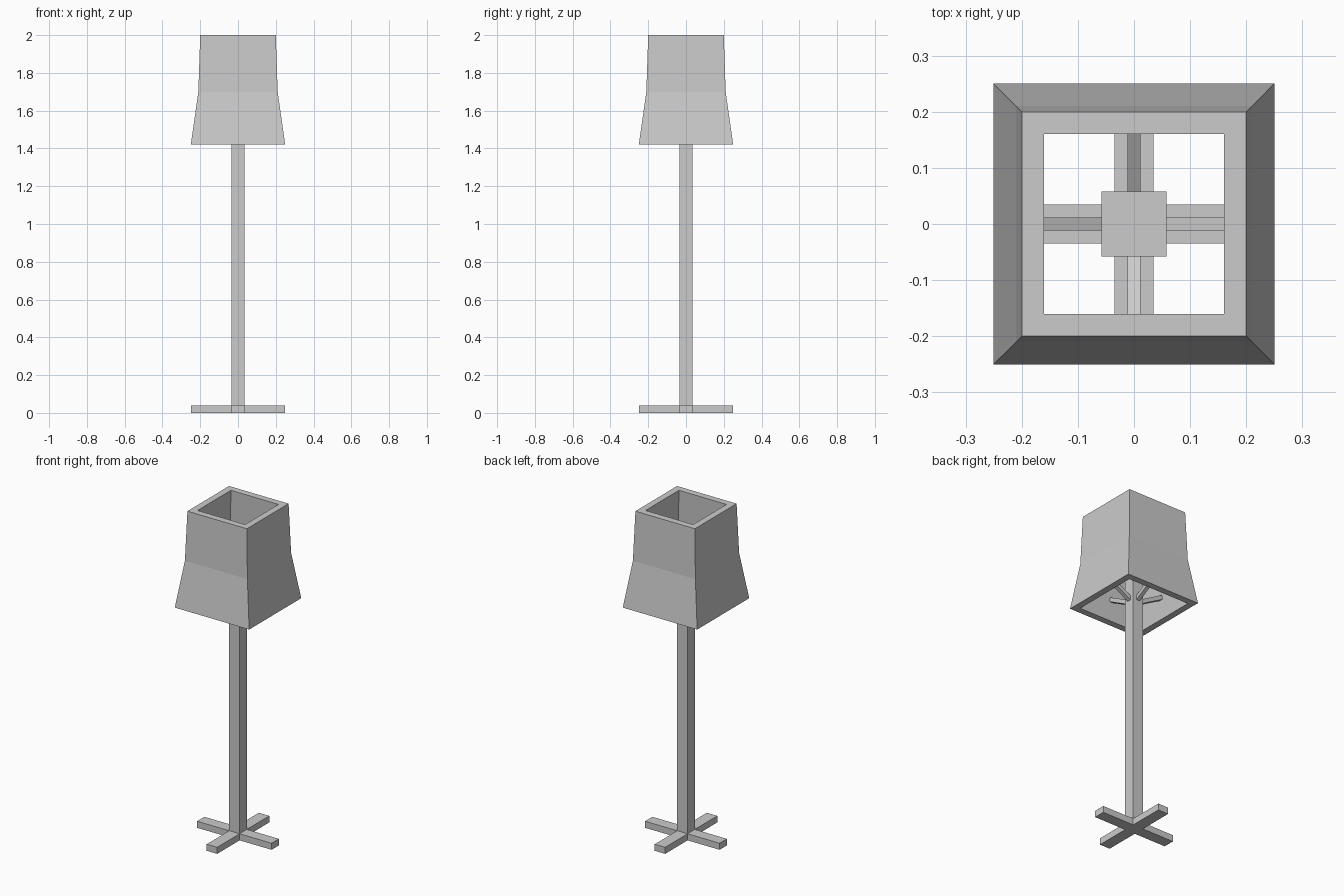
import bpy, bmesh, math
from mathutils import Matrix

if "Cube" in bpy.data.objects:
    bpy.data.objects.remove(bpy.data.objects["Cube"])


def finish(name, bm):
    bmesh.ops.recalc_face_normals(bm, faces=bm.faces[:])
    mesh = bpy.data.meshes.new(name)
    bm.to_mesh(mesh)
    bm.free()
    obj = bpy.data.objects.new(name, mesh)
    bpy.context.collection.objects.link(obj)
    return obj


def box(name, size, centre, turn=Matrix.Identity(4)):
    bm = bmesh.new()
    bmesh.ops.create_cube(bm, size=1, matrix=turn @ Matrix.Translation(centre) @ Matrix.Diagonal((*size, 1)))
    return finish(name, bm)


# Cross-shaped foot: one plus outline, extruded upward
a, b, height = 0.035, 0.25, 0.04
outline = []
for i in range(4):
    c, s = round(math.cos(i * math.pi / 2)), round(math.sin(i * math.pi / 2))
    outline += [(x * c - y * s, x * s + y * c) for x, y in ((b, -a), (b, a), (a, a))]
bm = bmesh.new()
face = bm.faces.new([bm.verts.new((x, y, 0)) for x, y in outline])
top = bmesh.ops.extrude_face_region(bm, geom=[face], use_keep_orig=True)
bmesh.ops.translate(bm, vec=(0, 0, height), verts=[v for v in top["geom"] if isinstance(v, bmesh.types.BMVert)])
finish("cross_foot", bm)

# Square pole and the block bulb on top of it
box("pole", (0.07, 0.07, 1.55), (0, 0, 0.815))
box("bulb", (0.116, 0.116, 0.116), (0, 0, 1.648))

# Hollow flared shade: square loops following a closed wall profile (half width, z)
profile = [(0.25, 1.42), (0.21, 1.70), (0.20, 2.0), (0.16, 2.0), (0.17, 1.70), (0.21, 1.42)]
bm = bmesh.new()
loops = [[bm.verts.new((sx * r, sy * r, z)) for sx, sy in ((-1, -1), (1, -1), (1, 1), (-1, 1))]
         for r, z in profile]
for i, low in enumerate(loops):
    high = loops[(i + 1) % len(loops)]
    for j in range(4):
        k = (j + 1) % 4
        bm.faces.new((low[j], low[k], high[k], high[j]))
finish("shade", bm)

# Four struts rising from the pole to the inside of the shade
for i in range(4):
    turn = (Matrix.Rotation(i * math.pi / 2, 4, 'Z') @ Matrix.Translation((0, 0, 1.435))
            @ Matrix.Rotation(-math.radians(29), 4, 'Y'))
    box(f"shade_strut_{i + 1}", (0.215, 0.024, 0.024), (0.1325, 0, 0), turn)
